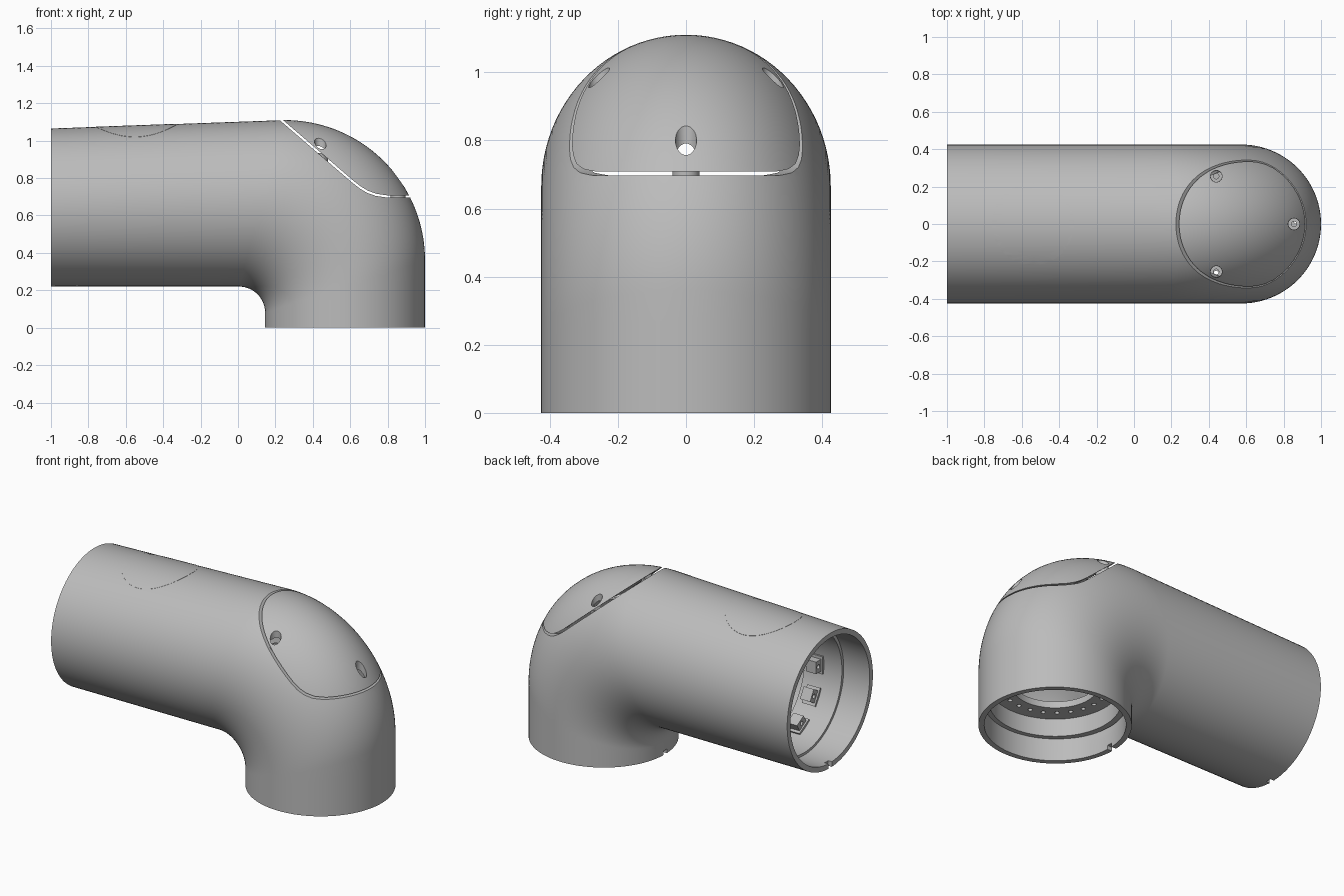
import bpy, bmesh, math
from mathutils import Vector, Matrix

if "Cube" in bpy.data.objects:
    bpy.data.objects.remove(bpy.data.objects["Cube"])

grey = bpy.data.materials.new("plain grey")
grey.use_nodes = True
grey.diffuse_color = (0.5, 0.5, 0.5, 1)
grey.node_tree.nodes["Principled BSDF"].inputs["Base Color"].default_value = (0.5, 0.5, 0.5, 1)

R = 0.425          # pipe radius
AXIS_X = 0.5725    # centre of the downward mouth
AXIS_Z = 0.6425    # centre of the sideways mouth
SIDES = 96


def finish(bm, name):
    bmesh.ops.recalc_face_normals(bm, faces=bm.faces)
    mesh = bpy.data.meshes.new(name)
    bm.to_mesh(mesh)
    bm.free()
    mesh.materials.append(grey)
    ob = bpy.data.objects.new(name, mesh)
    bpy.context.collection.objects.link(ob)
    return ob


def bridge(bm, rings):
    """Join a closed chain of point rings into a hollow solid."""
    loops = [[bm.verts.new(p) for p in ring] for ring in rings]
    for i, a in enumerate(loops):
        b = loops[(i + 1) % len(loops)]
        n = len(a)
        for j in range(n):
            bm.faces.new((a[j], a[(j + 1) % n], b[(j + 1) % n], b[j]))


def lathe(name, profile, matrix, sides=64):
    """Spin a closed (radius, height) profile around local z."""
    bm = bmesh.new()
    rings = []
    for r, h in profile:
        rings.append([matrix @ Vector((r * math.cos(t), r * math.sin(t), h))
                      for t in (2 * math.pi * k / sides for k in range(sides))])
    bridge(bm, rings)
    return finish(bm, name)


def boxes(name, items):
    bm = bmesh.new()
    for matrix, size in items:
        bmesh.ops.create_cube(bm, size=1, matrix=matrix @ Matrix.Diagonal((*size, 1)))
    return finish(bm, name)


def rods(name, items):
    bm = bmesh.new()
    for matrix, radius, length, sides in items:
        bmesh.ops.create_cone(bm, cap_ends=True, segments=sides, radius1=radius,
                              radius2=radius, depth=length, matrix=matrix)
    return finish(bm, name)


def prism(name, outline):
    """Extrude an (x, z) outline across the whole width."""
    bm = bmesh.new()
    face = bm.faces.new([bm.verts.new((x, -1, z)) for x, z in outline])
    out = bmesh.ops.extrude_face_region(bm, geom=[face])
    bmesh.ops.translate(bm, vec=(0, 2, 0),
                        verts=[v for v in out["geom"] if isinstance(v, bmesh.types.BMVert)])
    return finish(bm, name)


def boolean(ob, cutter, operation="DIFFERENCE"):
    bpy.context.view_layer.objects.active = ob
    mod = ob.modifiers.new("cut", "BOOLEAN")
    mod.operation = operation
    mod.solver = "EXACT"
    mod.object = cutter
    bpy.ops.object.modifier_apply(modifier=mod.name)
    bpy.data.objects.remove(cutter)


# Path: pairs of (inside of bend, outside of bend) points
spans = []
for i in range(8):
    f = i / 8
    spans.append((Vector((-1 + 1.005 * f, 0, 0.22)),
                  Vector((-1 + 1.25 * f, 0, 1.065 + 0.045 * f))))
for i in range(41):
    a = math.pi / 2 * i / 40
    s, c = math.sin(a), math.cos(a)
    spans.append((Vector((0.005 + 0.14 * s, 0, 0.08 + 0.14 * c)),
                  Vector((0.25 + 0.75 * s, 0, 0.36 + 0.75 * c))))
for i in range(1, 5):
    f = 1 - i / 4
    spans.append((Vector((0.145, 0, 0.08 * f)), Vector((1, 0, 0.36 * f))))


def section(span, inset):
    low, high = span
    mid, half = (low + high) / 2, (high - low) / 2
    u = half.normalized() * (half.length - inset)
    return [mid + u * math.cos(t) + Vector((0, (R - inset) * math.sin(t), 0))
            for t in (2 * math.pi * k / SIDES for k in range(SIDES))]


def elbow(name, outer, inner):
    bm = bmesh.new()
    bridge(bm, [section(s, outer) for s in spans] +
           [section(s, inner) for s in reversed(spans)])
    return finish(bm, name)


def cap_outline(gap):
    edge = [(-0.05, 1.346), (0.226, 1.107), (0.61, 0.776), (0.65, 0.745),
            (0.69, 0.721), (0.735, 0.705), (0.79, 0.697), (1.3, 0.697)]
    return [(x + gap * 0.5, z + gap) for x, z in edge] + [(1.4, 1.5), (0, 1.5)]


# Main elbow pipe with the cover opening and the two rim notches
body = elbow("elbow_pipe", 0, 0.032)
boolean(body, prism("cover_opening_cutter", cap_outline(0)))
boolean(body, boxes("notch_cutter", [
    (Matrix.Translation((-1, 0, 0.235)), (0.05, 0.035, 0.06)),
    (Matrix.Translation((0.16, 0, 0)), (0.06, 0.035, 0.05))]))

# Inspection cover with three vertical screw holes
cover = elbow("inspection_cover", 0, 0.032)
boolean(cover, prism("cover_shape", cap_outline(0.011)), "INTERSECT")
screws = [(0.44, 0.255, 0.99, 0.83), (0.44, -0.255, 0.99, 0.83), (0.855, 0, 0.79, 0.62)]
boolean(cover, rods("screw_hole_cutter", [
    (Matrix.Translation((x, y, z)), 0.031, 0.5, 32) for x, y, z, _ in screws]))

# Counterbored screw posts below the cover
parts = [body, cover]
for i, (x, y, z, foot) in enumerate(screws):
    top, floor = z - 0.055, z - 0.09
    parts.append(lathe("screw_post_%d" % (i + 1), [
        (0.04, foot), (0.04, top), (0.03, top), (0.03, floor), (0.014, floor), (0.014, foot)],
        Matrix.Translation((x, y, 0)), 32))

# Flush round plug on top of the horizontal arm
plug = elbow("flush_plug", -0.001, 0.008)
boolean(plug, rods("plug_shape", [(Matrix.Translation((-0.54, 0, 1.1)), 0.22, 0.5, 64)]),
        "INTERSECT")
parts.append(plug)

# Stepped flange with a ring of bolt holes inside the lower mouth
down = Matrix.Translation((AXIS_X, 0, 0))
flange = lathe("lower_flange", [(0.4, 0.14), (0.365, 0.14), (0.365, 0.25), (0.24, 0.25),
                                (0.24, 0.29), (0.4, 0.29)], down, SIDES)
boolean(flange, rods("bolt_hole_cutter", [
    (down @ Matrix.Rotation(math.radians(15 * k + 3), 4, "Z") @ Matrix.Translation((0.295, 0, 0.27)),
     0.013, 0.1, 16) for k in range(24)]))
parts.append(flange)

# Stepped sleeve inside the sideways mouth
side = Matrix.Translation((0, 0, AXIS_Z)) @ Matrix.Rotation(math.pi / 2, 4, "Y")
parts.append(lathe("side_sleeve", [(0.397, -0.82), (0.375, -0.82), (0.375, -0.56),
                                   (0.397, -0.56)], side, SIDES))

# Ring of drilled brackets on the sleeve
spots = [side @ Matrix.Rotation(math.radians(30 * k), 4, "Z") for k in range(12)]
brackets = boxes("bracket_ring", [
    (m @ Matrix.Translation((0.347, 0, -0.65)), (0.07, 0.075, 0.07)) for m in spots])
boolean(brackets, rods("bracket_hole_cutter", [
    (m @ Matrix.Translation((0.335, 0, -0.65)), 0.013, 0.2, 16) for m in spots]))
feet = boxes("bracket_feet", [
    (m @ Matrix.Translation((0.37, 0, -0.65)), (0.02, 0.11, 0.09)) for m in spots])
parts += [brackets, feet]

# Smooth shading with crisp edges
bpy.ops.object.select_all(action="DESELECT")
for ob in parts:
    ob.select_set(True)
bpy.context.view_layer.objects.active = body
bpy.ops.object.shade_smooth_by_angle(angle=math.radians(30))
